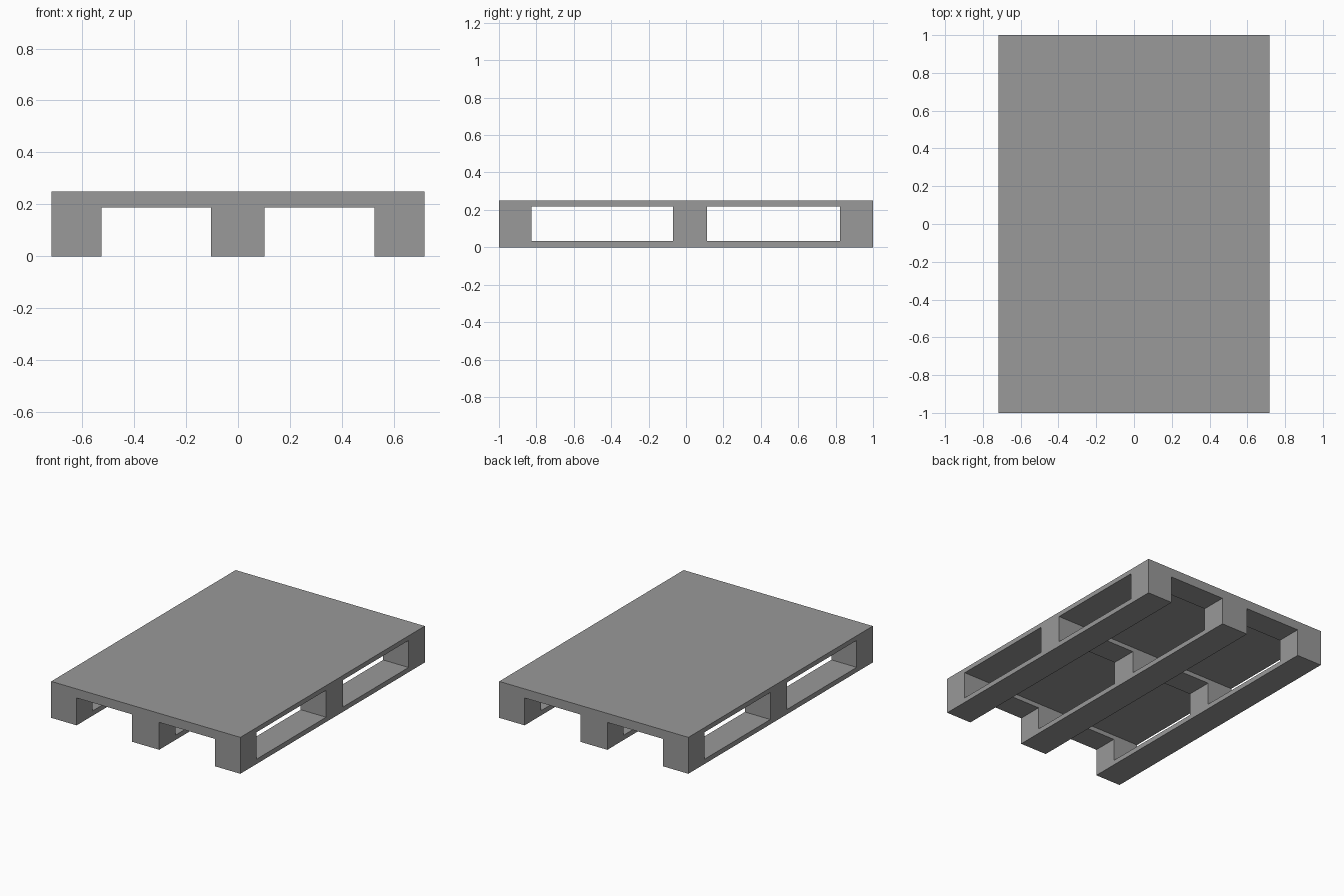
import bpy
import bmesh

if "Cube" in bpy.data.objects:
    bpy.data.objects.remove(bpy.data.objects["Cube"])

grey = bpy.data.materials.new("dark_grey")
grey.diffuse_color = (0.319, 0.319, 0.319, 1)
grey.use_nodes = True
grey.node_tree.nodes["Principled BSDF"].inputs["Base Color"].default_value = grey.diffuse_color


def box(name, x, y, z):
    """Box spanning the given (min, max) ranges."""
    bm = bmesh.new()
    bmesh.ops.create_cube(bm, size=1)
    for v in bm.verts:
        v.co = [r[0] if c < 0 else r[1] for c, r in zip(v.co, (x, y, z))]
    mesh = bpy.data.meshes.new(name)
    bm.to_mesh(mesh)
    bm.free()
    mesh.materials.append(grey)
    obj = bpy.data.objects.new(name, mesh)
    bpy.context.collection.objects.link(obj)
    return obj


HALF_W = 0.718
columns = {"left": (-HALF_W, -0.525), "middle": (-0.103, 0.102), "right": (0.525, HALF_W)}
rows = {"front": (-1, -0.826), "centre": (-0.07, 0.111), "back": (0.824, 1)}
Z_RUNNER, Z_BLOCK, Z_CROSS, Z_TOP = 0.033, 0.188, 0.218, 0.25

# Top deck
box("deck", (-HALF_W, HALF_W), (-1, 1), (Z_CROSS, Z_TOP))

# Cross boards under the deck
for row, y in rows.items():
    box(f"{row}_cross_board", (-HALF_W, HALF_W), y, (Z_BLOCK, Z_CROSS))

# Bottom runners with spacer blocks
for col, x in columns.items():
    box(f"{col}_runner", x, (-1, 1), (0, Z_RUNNER))
    for row, y in rows.items():
        box(f"{row}_{col}_block", x, y, (Z_RUNNER, Z_BLOCK))
